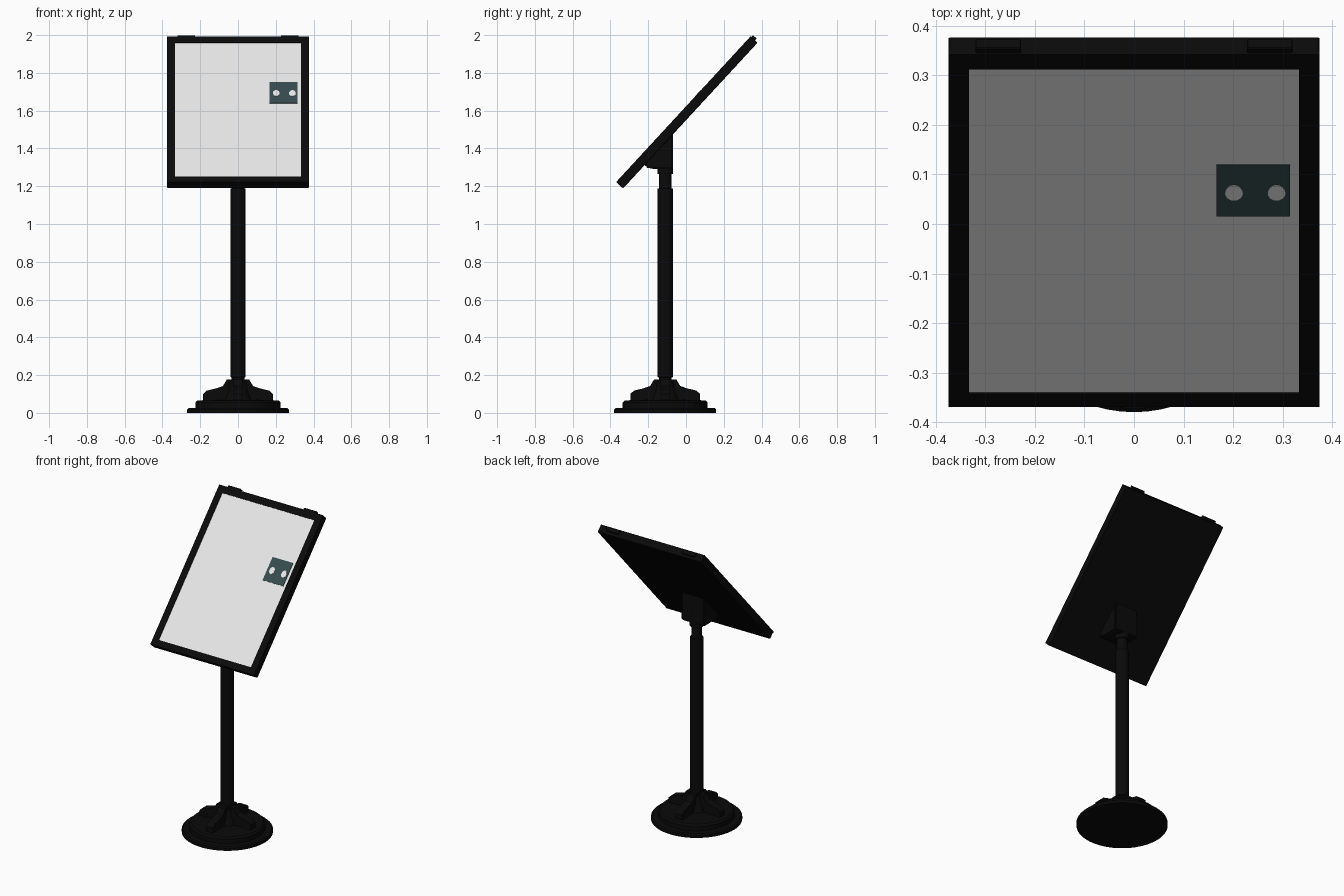
import bpy, bmesh, math
from mathutils import Matrix, Vector

if "Cube" in bpy.data.objects:
    bpy.data.objects.remove(bpy.data.objects["Cube"])


def material(name, rgb):
    m = bpy.data.materials.new(name)
    m.diffuse_color = (*rgb, 1)
    m.use_nodes = True
    m.node_tree.nodes["Principled BSDF"].inputs["Base Color"].default_value = m.diffuse_color
    return m


BLACK = material("black", (0.003, 0.003, 0.003))
WHITE = material("screen_white", (0.8, 0.8, 0.8))
TEAL = material("dark_teal", (0.037, 0.07, 0.075))

CY = -0.11                       # post axis
ANGLE = math.radians(47.3)       # panel tilt
TILT = Matrix.Translation((0, -0.37, 1.222)) @ Matrix.Rotation(ANGLE, 4, 'X')


def finish(name, bm, mat, matrix=None, smooth=False):
    bmesh.ops.recalc_face_normals(bm, faces=bm.faces)
    me = bpy.data.meshes.new(name)
    bm.to_mesh(me)
    bm.free()
    me.materials.append(mat)
    ob = bpy.data.objects.new(name, me)
    bpy.context.collection.objects.link(ob)
    if matrix:
        ob.matrix_world = matrix
    if smooth:
        bpy.context.view_layer.objects.active = ob
        ob.select_set(True)
        bpy.ops.object.shade_smooth_by_angle(angle=math.radians(35))
        ob.select_set(False)
    return ob


def box(name, x, y, z, mat, matrix=TILT, bevel=0.0):
    bm = bmesh.new()
    bmesh.ops.create_cube(bm, size=1)
    for v in bm.verts:
        v.co = Vector([r[0] + (c + 0.5) * (r[1] - r[0]) for c, r in zip(v.co, (x, y, z))])
    if bevel:
        bmesh.ops.bevel(bm, geom=bm.edges[:], offset=bevel, segments=1, affect='EDGES')
    return finish(name, bm, mat, matrix)


def extrude_x(name, profile, half, mat, matrix=None, bevel=0.0):
    """Extrude a (y, z) outline across x."""
    bm = bmesh.new()
    f = bm.faces.new([bm.verts.new((-half, y, z)) for y, z in profile])
    r = bmesh.ops.extrude_face_region(bm, geom=[f])
    for v in r['geom']:
        if isinstance(v, bmesh.types.BMVert):
            v.co.x = half
    if bevel:
        bmesh.ops.recalc_face_normals(bm, faces=bm.faces)
        bmesh.ops.bevel(bm, geom=bm.edges[:], offset=bevel, segments=2, affect='EDGES')
    return finish(name, bm, mat, matrix)


def lathe(name, profile, mat, n=48):
    """Spin an (r, z) outline about the post axis, capping both ends."""
    bm = bmesh.new()
    rings = [[bm.verts.new((r * math.cos(2 * math.pi * i / n), CY + r * math.sin(2 * math.pi * i / n), z))
              for i in range(n)] for r, z in profile]
    for a, b in zip(rings, rings[1:]):
        for i in range(n):
            j = (i + 1) % n
            bm.faces.new((a[i], a[j], b[j], b[i]))
    bm.faces.new(rings[0])
    bm.faces.new(rings[-1])
    return finish(name, bm, mat, smooth=True)


# stepped round base
lathe("base_disc", [(0.27, 0), (0.27, 0.018), (0.262, 0.025), (0.225, 0.025), (0.225, 0.055),
                    (0.215, 0.066), (0.1, 0.07)], BLACK, 64)

# four stiffening fins and their collar
FIN = [(0, 0.06), (0.185, 0.06), (0.185, 0.1), (0.165, 0.118), (0.115, 0.13),
       (0.08, 0.142), (0.066, 0.165), (0.06, 0.176), (0, 0.176)]
for k in range(4):
    extrude_x(f"base_fin_{k + 1}", FIN, 0.025, BLACK,
              Matrix.Translation((0, CY, 0)) @ Matrix.Rotation(k * math.pi / 2, 4, 'Z'))
lathe("base_collar", [(0.075, 0.065), (0.055, 0.12), (0.05, 0.17)], BLACK, 32)

# post with narrow necks at each end
lathe("post", [(0.034, 0.06), (0.034, 0.187), (0.04, 0.19), (0.04, 1.187), (0.032, 1.19), (0.032, 1.3)], BLACK, 32)

# bracket behind the panel
lathe("bracket_socket", [(0.042, 1.265), (0.042, 1.36)], BLACK, 32)
extrude_x("bracket", [(-0.217, 1.325), (-0.217, 1.3), (-0.165, 1.29), (-0.069, 1.29), (-0.069, 1.485)],
          0.085, BLACK, bevel=0.008)

# tilted panel: housing, raised frame, screen
W, L, D = 0.375, 1.05, 0.05
box("panel_housing", (-W, W), (0, L), (-D, -0.006), BLACK, bevel=0.003)
for s, name in ((-1, "left"), (1, "right")):
    box(f"frame_{name}", sorted((s * 0.333, s * W)), (0, L), (-0.01, 0), BLACK)
box("frame_bottom", (-0.334, 0.334), (0, 0.04), (-0.01, 0), BLACK)
box("frame_top", (-0.334, 0.334), (1.006, L), (-0.01, 0), BLACK)
box("screen", (-0.333, 0.333), (0.04, 1.006), (-0.008, -0.003), WHITE)

# catches on the top edge
for s, name in ((-1, "left"), (1, "right")):
    box(f"top_catch_{name}", sorted((s * 0.228, s * 0.32)), (L - 0.01, L + 0.013), (-0.032, -0.005), BLACK, bevel=0.002)

# teal plate with two pale round spots
box("teal_plate", (0.167, 0.315), (0.568, 0.72), (-0.004, 0.0), TEAL)
for x, name in ((0.202, "left"), (0.288, "right")):
    bm = bmesh.new()
    bmesh.ops.create_cone(bm, cap_ends=True, segments=16, radius1=0.018, radius2=0.018, depth=0.003)
    finish(f"plate_spot_{name}", bm, WHITE, TILT @ Matrix.Translation((x, 0.639, 0)) @ Matrix.Diagonal((1, 1.25, 1, 1)))
